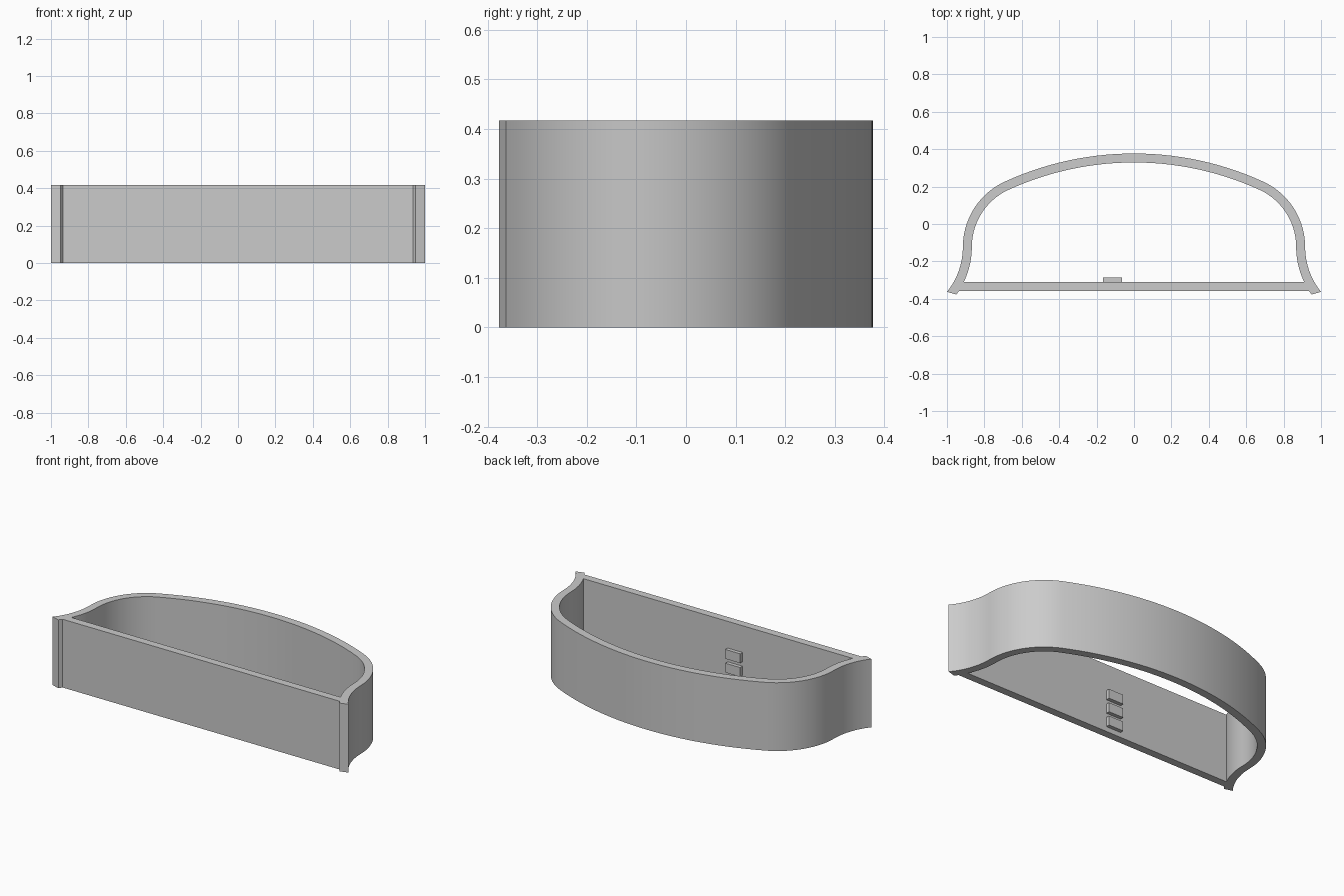
import bpy, bmesh, math

cube = bpy.data.objects.get("Cube")
if cube:
    bpy.data.objects.remove(cube, do_unlink=True)

HEIGHT = 0.417
WALL = 0.048

grey = bpy.data.materials.new("plain grey")
grey.use_nodes = True
colour = (0.6, 0.6, 0.6, 1)
grey.diffuse_color = colour
grey.node_tree.nodes["Principled BSDF"].inputs["Base Color"].default_value = colour


def arc(cx, cy, r, a0, a1, n):
    """Points on an arc, angles in degrees, both ends included."""
    angles = [math.radians(a0 + (a1 - a0) * i / n) for i in range(n + 1)]
    return [(cx + r * math.cos(a), cy + r * math.sin(a)) for a in angles]


def half_outline(offset, flare_end):
    """Back bow, rounded corner and outward flare, from centre back to front."""
    bow = arc(0, -1.283, 1.66 - offset, 90, 65.4, 14)
    corner = arc(0.53, -0.123, 0.385 - offset, 65.4, 0, 14)
    flare = arc(1.296, -0.123, 0.381 + offset, 180, 180 + flare_end, 10)
    return bow + corner[1:] + flare[1:]


def finish(bm, name):
    bmesh.ops.recalc_face_normals(bm, faces=bm.faces)
    mesh = bpy.data.meshes.new(name)
    bm.to_mesh(mesh)
    bm.free()
    mesh.materials.append(grey)
    obj = bpy.data.objects.new(name, mesh)
    bpy.context.collection.objects.link(obj)
    return obj


# Curved wall with pointed lips, closed by the flat front panel
outer = half_outline(0, 39) + [(0.95, -0.377)]
inner = half_outline(WALL, 25.8) + [(0.935, -0.357)]
bm = bmesh.new()
ends = []
for side in (1, -1):
    o = [bm.verts.new((side * x, y, 0)) for x, y in outer]
    i = [bm.verts.new((side * x, y, 0)) for x, y in inner]
    for k in range(len(o) - 1):
        bm.faces.new((o[k], o[k + 1], i[k + 1], i[k]))
    ends.append((i[-2], i[-1]))
(rb, rf), (lb, lf) = ends
bm.faces.new((rb, rf, lf, lb))
bmesh.ops.remove_doubles(bm, verts=bm.verts, dist=0.0005)
top = bmesh.ops.extrude_face_region(bm, geom=bm.faces[:])["geom"]
bmesh.ops.translate(bm, vec=(0, 0, HEIGHT),
                    verts=[v for v in top if isinstance(v, bmesh.types.BMVert)])
shell = finish(bm, "curved_shell")

bpy.ops.object.select_all(action='DESELECT')
shell.select_set(True)
bpy.context.view_layer.objects.active = shell
bpy.ops.object.shade_smooth_by_angle(angle=math.radians(25))

# Three small blocks stacked on the inside of the front panel
for n, z in enumerate((0.03, 0.113, 0.197)):
    bm = bmesh.new()
    bmesh.ops.create_cube(bm, size=1)
    bmesh.ops.scale(bm, vec=(0.1, 0.028, 0.057), verts=bm.verts)
    bmesh.ops.translate(bm, vec=(-0.115, -0.301, z + 0.0285), verts=bm.verts)
    finish(bm, f"inner_block_{n + 1}")
